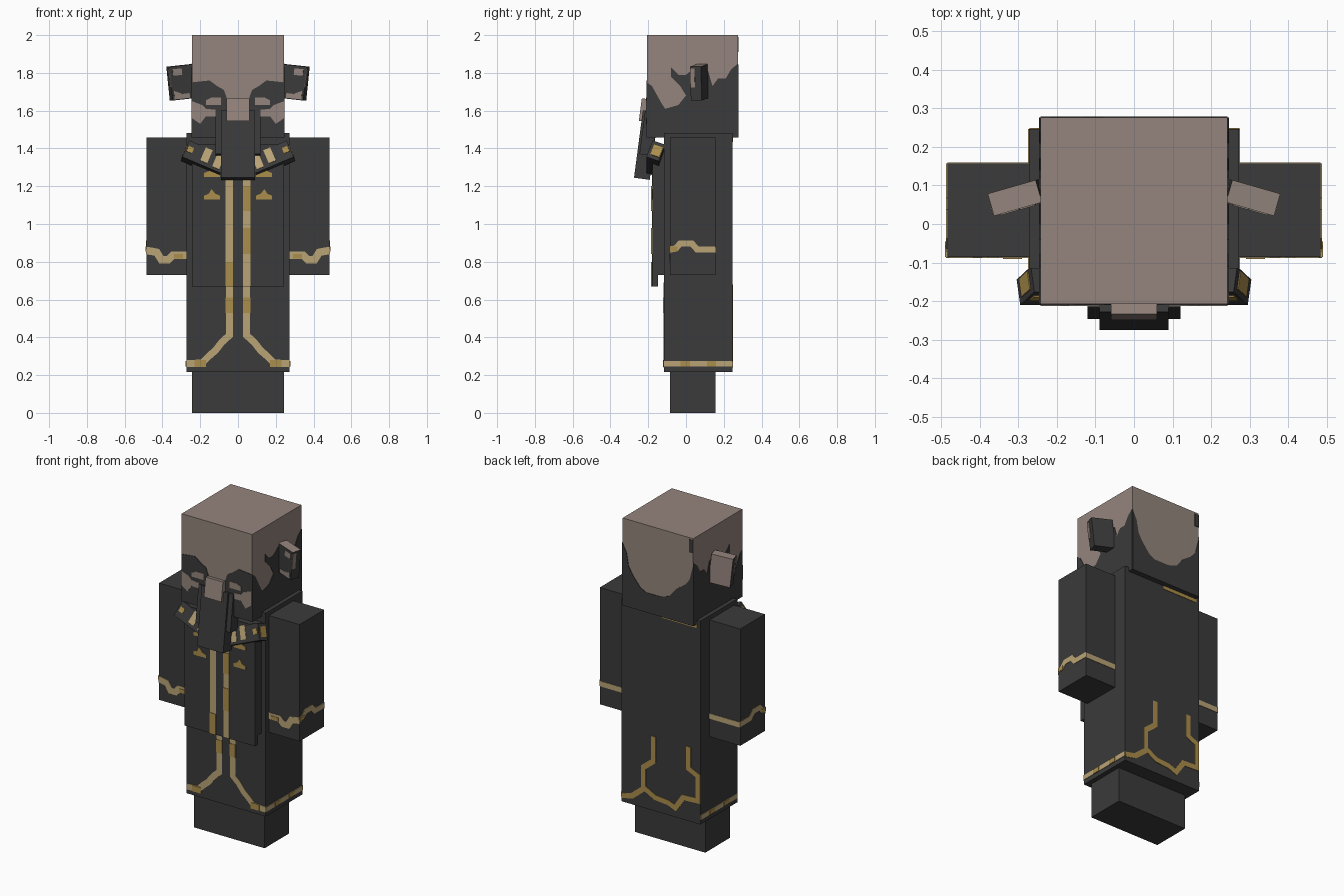
import bpy, bmesh, math
from mathutils import Vector, Matrix, Euler

cube = bpy.data.objects.get("Cube")
if cube:
    bpy.data.objects.remove(cube, do_unlink=True)


def material(name, rgb):
    m = bpy.data.materials.new(name)
    m.use_nodes = True
    m.diffuse_color = (*rgb, 1)
    bsdf = m.node_tree.nodes["Principled BSDF"]
    bsdf.inputs["Base Color"].default_value = (*rgb, 1)
    bsdf.inputs["Roughness"].default_value = 0.9
    return m


DARK = material("charcoal", (0.043, 0.043, 0.043))
SKIN = material("dusty pink", (0.30, 0.235, 0.205))
GOLD = material("dark gold", (0.41, 0.27, 0.07))
PALE = material("pale gold", (0.49, 0.37, 0.18))


def finish(name, bm, mats, matrix=None):
    bmesh.ops.recalc_face_normals(bm, faces=bm.faces)
    me = bpy.data.meshes.new(name)
    bm.to_mesh(me)
    bm.free()
    for m in mats:
        me.materials.append(m)
    ob = bpy.data.objects.new(name, me)
    if matrix:
        ob.matrix_world = matrix
    bpy.context.collection.objects.link(ob)
    return ob


def place(loc, rot):
    return Matrix.Translation(loc) @ Euler([math.radians(a) for a in rot]).to_matrix().to_4x4()


def box(name, lo, hi, mats, rule=None, matrix=None):
    """Box between two corners; rule(normal) picks the material slot of a face."""
    bm = bmesh.new()
    bmesh.ops.create_cube(bm, size=1)
    for v in bm.verts:
        v.co = Vector([lo[i] + (v.co[i] + 0.5) * (hi[i] - lo[i]) for i in range(3)])
    if rule:
        bm.normal_update()
        for f in bm.faces:
            f.material_index = rule(f.normal)
    return finish(name, bm, mats, matrix)


def on_side(side, at, u, v, t):
    return {"front": (u, at - t, v), "back": (u, at + t, v),
            "left": (at + t, u, v), "right": (at - t, u, v)}[side]


def plate(name, pts, mat, side, at, layer=1, matrix=None):
    """Thin flat marking lying on one side of a box."""
    bm = bmesh.new()
    a = [bm.verts.new(on_side(side, at, u, v, 0)) for u, v in pts]
    b = [bm.verts.new(on_side(side, at, u, v, 0.003 * layer)) for u, v in pts]
    bm.faces.new(a)
    bm.faces.new(b)
    for i in range(len(a)):
        j = (i + 1) % len(a)
        bm.faces.new((a[i], a[j], b[j], b[i]))
    return finish(name, bm, [mat], matrix)


def rect(u0, u1, v0, v1):
    return [(u0, v0), (u1, v0), (u1, v1), (u0, v1)]


def ribbon(name, path, width, mat, side, at):
    """Mitred stripe of constant width along a path."""
    p = [Vector(q) for q in path]
    n = [Vector((-(b - a).y, (b - a).x)).normalized() for a, b in zip(p, p[1:])]
    left, right = [], []
    for i, q in enumerate(p):
        n0, n1 = n[max(i - 1, 0)], n[min(i, len(n) - 1)]
        m = (n0 + n1).normalized()
        off = m * (width / 2 / max(m.dot(n1), 0.5))
        left.append(tuple(q + off))
        right.append(tuple(q - off))
    return plate(name, left + right[::-1], mat, side, at)


def flip(pts, s):
    return [(s * u, v) for u, v in pts]


# Main body blocks
box("head", (-0.243, -0.207, 1.457), (0.243, 0.276, 2.0), [SKIN, DARK],
    lambda n: 1 if n.z < -0.5 else 0)
box("coat", (-0.272, -0.116, 0.217), (0.272, 0.246, 1.483), [DARK])
box("legs", (-0.243, -0.085, 0), (0.243, 0.157, 0.23), [DARK])
box("apron", (-0.243, -0.178, 0.67), (0.243, -0.148, 1.42), [DARK])
box("chest", (-0.243, -0.148, 0.73), (0.243, -0.10, 1.42), [DARK])

# Dark markings on the head
side_mark = [(-0.207, 1.457), (-0.207, 1.75), (-0.18, 1.73), (-0.13, 1.64), (-0.11, 1.61),
             (-0.04, 1.63), (0.0, 1.68), (-0.03, 1.73), (-0.08, 1.78), (-0.08, 1.83),
             (-0.04, 1.79), (0.0, 1.79), (0.05, 1.83), (0.12, 1.80), (0.14, 1.73),
             (0.17, 1.77), (0.21, 1.77), (0.24, 1.82), (0.276, 1.85), (0.276, 1.457)]
plate("head_mark_left", side_mark, DARK, "left", 0.243)
plate("head_mark_right", side_mark, DARK, "right", -0.243)
plate("head_mark_back", [(0.243, 1.457), (0.243, 1.845), (0.215, 1.79), (0.20, 1.71),
      (0.17, 1.66), (0.12, 1.60), (0.08, 1.58), (-0.02, 1.58), (-0.08, 1.60),
      (-0.13, 1.66), (-0.19, 1.70), (-0.22, 1.74), (-0.243, 1.83), (-0.243, 1.457)],
      DARK, "back", 0.276)
plate("head_spot_back", rect(-0.243, -0.215, 1.91, 1.99), DARK, "back", 0.276)
for s, tag in ((1, "left"), (-1, "right")):
    plate("brow_and_jaw_" + tag, flip([(0, 1.457), (0, 1.60), (0.06, 1.62), (0.06, 1.67),
          (0.075, 1.71), (0.11, 1.73), (0.15, 1.76), (0.243, 1.75), (0.243, 1.457)], s),
          DARK, "front", -0.207)
    plate("eye_patch_" + tag, flip([(0.09, 1.63), (0.17, 1.63), (0.17, 1.655), (0.14, 1.67),
          (0.09, 1.67)], s), SKIN, "front", -0.207, 2)
    plate("cheek_" + tag, flip([(0.12, 1.57), (0.12, 1.605), (0.17, 1.61), (0.19, 1.63),
          (0.243, 1.65), (0.243, 1.56), (0.20, 1.53), (0.17, 1.57)], s),
          SKIN, "front", -0.207, 2)

# Hanging snout: nose tip, broad upper part and long lower part, all tilted
tilt = (-7.5, 0, 0)
box("snout", (-0.09, -0.042, -0.18), (0.09, 0.042, 0.18), [DARK],
    matrix=place((0, -0.210, 1.418), tilt))
box("snout_base", (-0.12, -0.035, -0.115), (0.12, 0.035, 0.115), [DARK],
    matrix=place((0, -0.197, 1.48), tilt))
box("nose", (-0.06, -0.03, -0.06), (0.06, 0.03, 0.06), [SKIN],
    matrix=place((0, -0.212, 1.602), tilt))

hem_back = {
    "left": [(0.052, 0.68), (0.052, 0.525), (0.12, 0.47), (0.12, 0.335), (0.20, 0.27), (0.27, 0.255)],
    "right": [(-0.19, 0.68), (-0.19, 0.545), (-0.255, 0.515), (-0.255, 0.36), (-0.155, 0.355),
              (-0.10, 0.275), (-0.05, 0.295), (0.04, 0.303), (0.11, 0.34)]}

for s, tag in ((1, "left"), (-1, "right")):
    # Ears
    m = place((s * 0.30, 0.07, 1.75), (0, s * 6, s * -16))
    ear_back = 1 if s < 0 else 0
    box("ear_" + tag, (-0.065, -0.03, -0.09), (0.065, 0.03, 0.09), [DARK, SKIN],
        lambda n: 1 if n.z > 0.5 else (ear_back if n.y > 0.5 else 0), m)
    plate("ear_spot_top_" + tag, flip([(0.0, 0.04), (0.05, 0.04), (0.05, 0.075), (0.0, 0.075)], s),
          SKIN, "front", -0.03, 1, m)
    plate("ear_spot_low_" + tag, flip([(-0.03, -0.085), (0.055, -0.085), (0.055, -0.04),
          (0.01, -0.06), (-0.03, -0.06)], s), SKIN, "front", -0.03, 1, m)
    plate("ear_edge_" + tag, rect(-0.03, -0.005, -0.02, 0.08), SKIN, tag, s * 0.065, 1, m)

    # Striped collar wings
    m = place((s * 0.18, -0.16, 1.345), (-20, s * -23, 0))
    box("collar_" + tag, (-0.11, -0.035, -0.05), (0.11, 0.035, 0.05), [DARK], matrix=m)
    for i, (u0, u1, v0, mat) in enumerate(((-0.095, -0.055, -0.035, PALE),
                                           (-0.025, 0.015, -0.03, PALE),
                                           (0.07, 0.10, -0.012, GOLD))):
        plate(f"collar_stripe_{tag}_{i}", flip(rect(u0, u1, v0, 0.05 if i < 2 else 0.02), s),
              mat, "front", -0.035, 1, m)
    plate("collar_end_" + tag, rect(-0.02, 0.03, -0.03, 0.03), GOLD, tag, s * 0.11, 1, m)

    # Arms with wavy cuff bands
    box("arm_" + tag, (min(s * 0.243, s * 0.484), -0.085, 0.73),
        (max(s * 0.243, s * 0.484), 0.157, 1.457), [DARK])
    ribbon("cuff_front_" + tag, flip([(0.272, 0.835), (0.345, 0.835), (0.37, 0.81), (0.405, 0.81),
           (0.43, 0.85), (0.484, 0.86)], s), 0.04, PALE, "front", -0.085)
    plate("cuff_patch_" + tag, flip(rect(0.29, 0.34, 0.818, 0.84), s), GOLD, "front", -0.085, 2)
    ribbon("cuff_side_" + tag, [(-0.085, 0.865), (-0.055, 0.87), (-0.03, 0.897), (0.03, 0.897),
           (0.06, 0.865), (0.157, 0.865)], 0.033, PALE, tag, s * 0.484)
    plate("cuff_side_patch_" + tag, rect(-0.085, -0.045, 0.855, 0.88), GOLD, tag, s * 0.484, 2)
    ribbon("cuff_back_" + tag, [(s * 0.272, 0.86), (s * 0.484, 0.86)], 0.033, PALE, "back", 0.157)

    # Front trim running down the apron and flaring along the hem
    u = s * 0.046
    plate("apron_trim_" + tag, rect(u - 0.02, u + 0.02, 0.67, 1.30), PALE, "front", -0.178)
    ribbon("coat_trim_" + tag, flip([(0.046, 0.69), (0.046, 0.41), (0.085, 0.375), (0.12, 0.33),
           (0.155, 0.30), (0.19, 0.265), (0.272, 0.26)], s), 0.037, PALE, "front", -0.116)
    plate("coat_trim_patch_" + tag, rect(u - 0.02, u + 0.02, 0.53, 0.61), GOLD, "front", -0.116, 2)
    plate("hem_patch_" + tag, flip(rect(0.17, 0.23, 0.243, 0.28), s), GOLD, "front", -0.116, 2)
    for i, (z0, z1) in enumerate(((0.84, 0.98), (1.07, 1.20)) if s > 0 else ((0.67, 0.80),)):
        plate(f"apron_trim_patch_{tag}_{i}", rect(u - 0.02, u + 0.02, z0, z1),
              GOLD, "front", -0.178, 2)

    # Chest badges
    for i, z in enumerate((1.13, 1.25)):
        plate(f"badge_{tag}_{i}", flip([(0.095, z), (0.18, z), (0.18, z + 0.02), (0.155, z + 0.03),
              (0.14, z + 0.055), (0.12, z + 0.03), (0.095, z + 0.02)], s), GOLD, "front", -0.178)

    # Hem on the sides and back
    plate("hem_side_" + tag, rect(-0.116, 0.246, 0.245, 0.275), PALE, tag, s * 0.272)
    for i, y in enumerate((-0.03, 0.11)):
        plate(f"hem_side_patch_{tag}_{i}", rect(y, y + 0.05, 0.245, 0.275), GOLD, tag, s * 0.272, 2)
    ribbon("hem_back_" + tag, hem_back[tag], 0.032, GOLD, "back", 0.246)

# Gold edge at the nape
plate("nape_trim", rect(-0.25, -0.01, 1.435, 1.47), GOLD, "back", 0.246)
